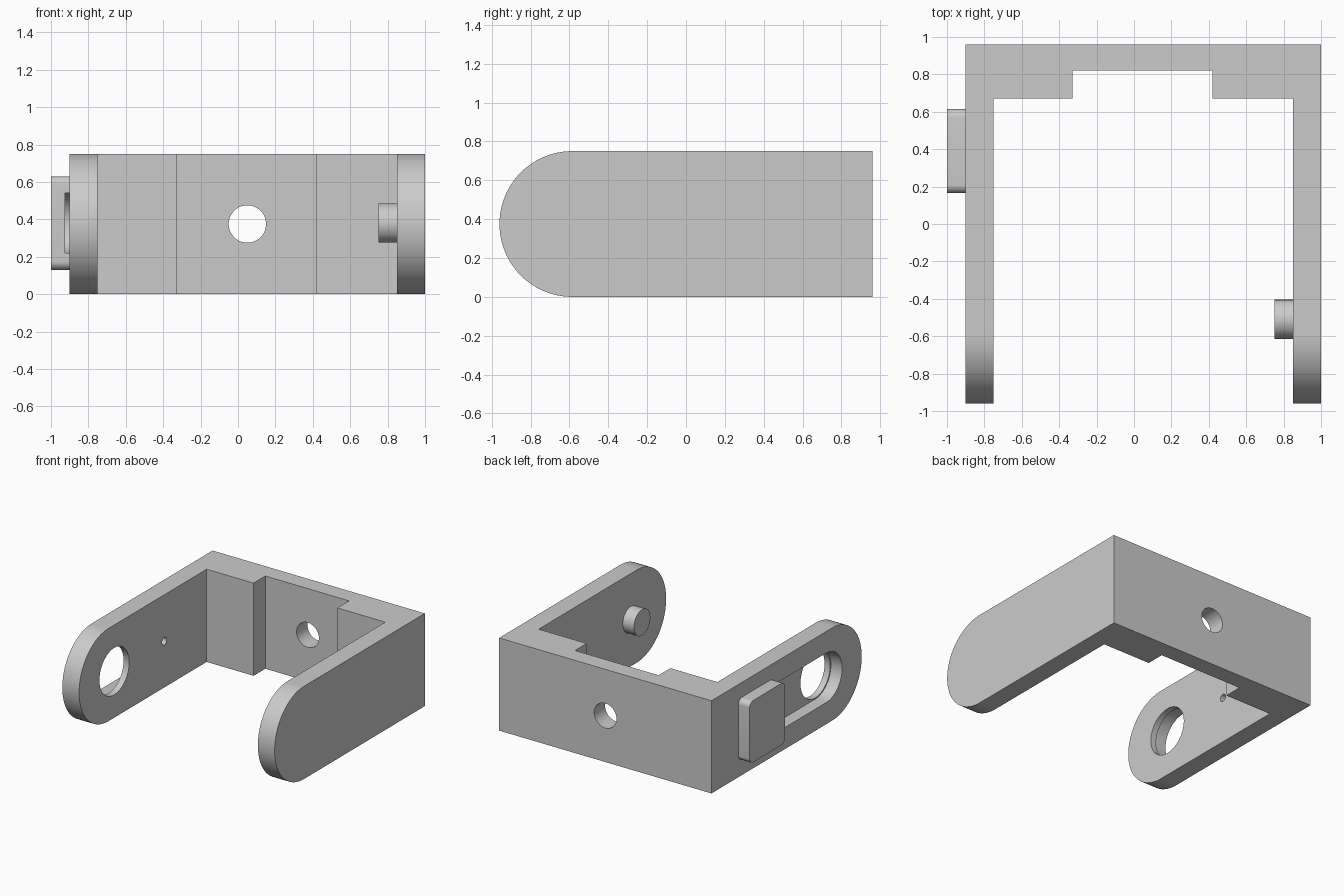
import bpy, bmesh, math
from mathutils import Vector

if "Cube" in bpy.data.objects:
    bpy.data.objects.remove(bpy.data.objects["Cube"])

MID = 0.375          # mid height of the bracket
PIVOT = -0.51        # y of the pivot axis

grey = bpy.data.materials.new("plain grey")
grey.diffuse_color = (0.6, 0.6, 0.6, 1)
grey.use_nodes = True
grey.node_tree.nodes["Principled BSDF"].inputs["Base Color"].default_value = grey.diffuse_color


def arc(cu, cv, r, a0, a1, n=24):
    """Points on an arc, angles in degrees, both ends included."""
    return [(cu + r * math.cos(math.radians(a0 + (a1 - a0) * i / n)),
             cv + r * math.sin(math.radians(a0 + (a1 - a0) * i / n))) for i in range(n + 1)]


def circle(cu, cv, r, n=48):
    return arc(cu, cv, r, 0, 360, n)[:-1]


def slot(u0, u1, v, r):
    """Stadium outline with end centres u0 and u1."""
    return arc(u0, v, r, 90, 270) + arc(u1, v, r, -90, 90)


def prism(name, pts, axis, lo, hi):
    """Extrude a profile along x (pts are y,z), y (pts are x,z) or z (pts are x,y)."""
    place = {"x": lambda u, v: (lo, u, v),
             "y": lambda u, v: (u, lo, v),
             "z": lambda u, v: (u, v, lo)}[axis]
    bm = bmesh.new()
    face = bm.faces.new([bm.verts.new(place(u, v)) for u, v in pts])
    ext = bmesh.ops.extrude_face_region(bm, geom=[face])
    move = Vector([(hi - lo) if a == axis else 0 for a in "xyz"])
    bmesh.ops.translate(bm, vec=move, verts=[g for g in ext["geom"] if isinstance(g, bmesh.types.BMVert)])
    bmesh.ops.recalc_face_normals(bm, faces=bm.faces)
    mesh = bpy.data.meshes.new(name)
    bm.to_mesh(mesh)
    bm.free()
    mesh.materials.append(grey)
    obj = bpy.data.objects.new(name, mesh)
    bpy.context.collection.objects.link(obj)
    return obj


def cut(obj, *cutters):
    """Subtract the cutters for good and remove them."""
    for c in cutters:
        mod = obj.modifiers.new("cut", "BOOLEAN")
        mod.operation, mod.solver, mod.object = "DIFFERENCE", "EXACT", c
        bpy.context.view_layer.update()
        deps = bpy.context.evaluated_depsgraph_get()
        mesh = bpy.data.meshes.new_from_object(obj.evaluated_get(deps))
        obj.modifiers.clear()
        obj.data = mesh
        bpy.data.objects.remove(c)


# U-shaped bracket: side outline with rounded arm ends, hollowed from above
side = [(0.96, 0), (0.96, 0.75)] + arc(-0.585, MID, 0.375, 90, 270, 48)
bracket = prism("bracket", side, "x", -0.9, 1.0)
inside = [(-0.75, -1.2), (0.85, -1.2), (0.85, 0.67), (0.42, 0.67),
          (0.42, 0.82), (-0.33, 0.82), (-0.33, 0.67), (-0.75, 0.67)]
cut(bracket,
    prism("inner_space", inside, "z", -0.2, 1.0),
    prism("back_hole", circle(0.05, MID, 0.1), "y", 0.7, 1.1),
    prism("arm_slot", slot(PIVOT, 0.25, MID, 0.2), "x", -1.0, -0.8),
    prism("pivot_hole", circle(PIVOT, MID, 0.19), "x", -0.85, -0.6),
    prism("pin_hole", circle(0.13, MID, 0.03, 24), "x", -0.85, -0.6))

# pivot peg on the inside of the right arm
peg = prism("pivot_peg", circle(PIVOT, 0.38, 0.105), "x", 0.75, 0.85)

# rounded cover pad on the outside of the left arm, grooved over the slot
y0, y1, z0, z1, r = 0.165, 0.615, 0.13, 0.63, 0.045
outline = (arc(y1 - r, z1 - r, r, 0, 90, 8) + arc(y0 + r, z1 - r, r, 90, 180, 8)
           + arc(y0 + r, z0 + r, r, 180, 270, 8) + arc(y1 - r, z0 + r, r, 270, 360, 8))
pad = prism("cover_pad", outline, "x", -1.0, -0.9)
cut(pad, prism("pad_groove", slot(-0.2, 0.28, 0.38, 0.16), "x", -0.925, -0.8))

# smooth the curved walls, keep the edges sharp
bpy.ops.object.select_all(action="DESELECT")
for obj in (bracket, peg, pad):
    obj.select_set(True)
bpy.context.view_layer.objects.active = bracket
bpy.ops.object.shade_smooth_by_angle(angle=math.radians(30))
